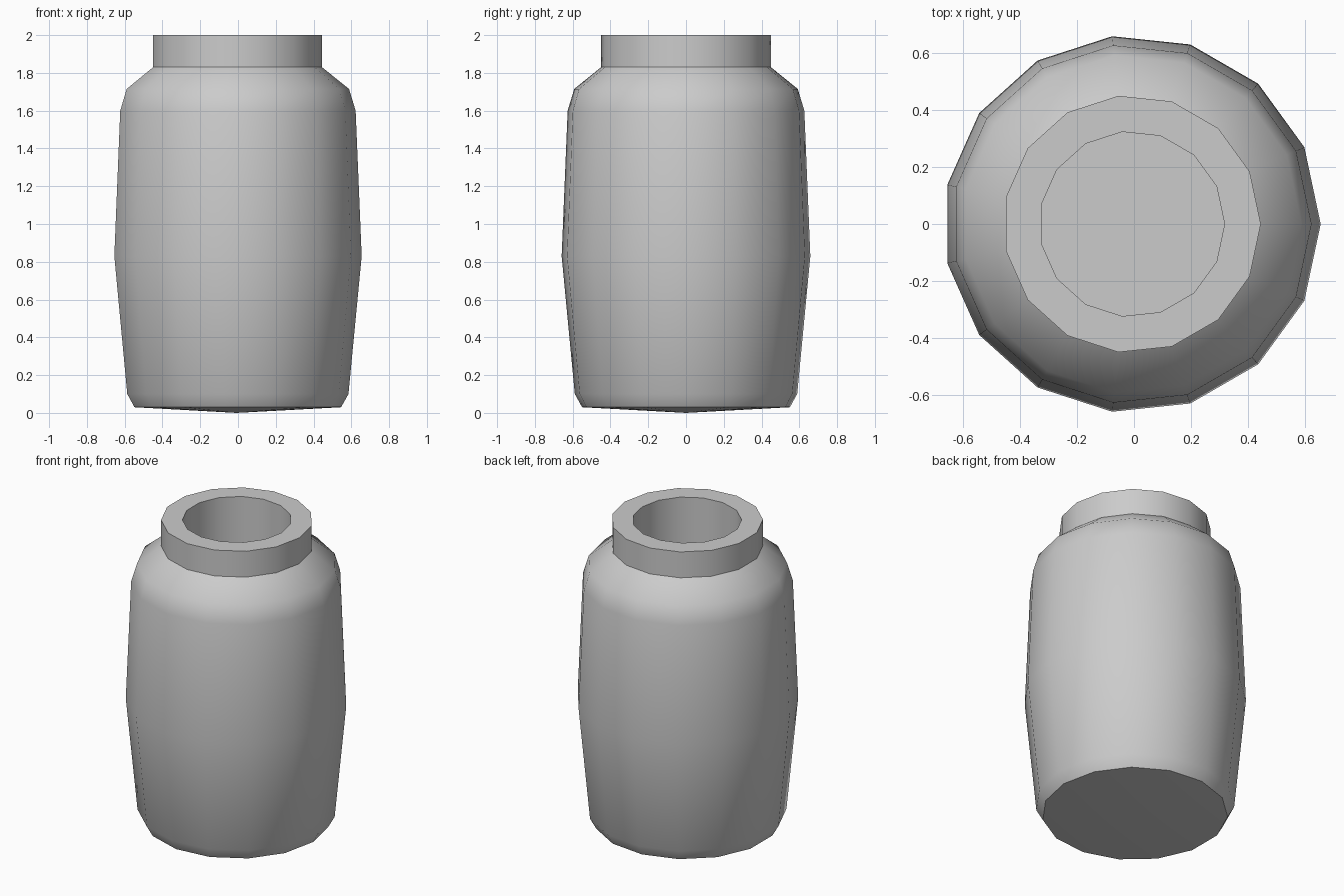
import bpy, math

if "Cube" in bpy.data.objects:
    bpy.data.objects.remove(bpy.data.objects["Cube"])

SIDES = 15

# Jar profile (radius, height): outer base centre, up the wall, over the rim, down the bore
profile = [(0, 0.005), (0.553, 0.03), (0.592, 0.10), (0.662, 0.83), (0.63, 1.60),
           (0.595, 1.715), (0.452, 1.83), (0.452, 2.0), (0.325, 2.0),
           (0.325, 0.15), (0, 0.15)]
profile[0] = (0, 0.0)


def lathe(name, pts, sides, shift_x):
    verts, faces, rings = [], [], []
    for r, z in pts:
        start = len(verts)
        count = sides if r > 0 else 1
        for i in range(count):
            a = 2 * math.pi * i / sides
            verts.append((r * math.cos(a) + shift_x, r * math.sin(a), z))
        rings.append([start + i % count for i in range(sides)])
    for low, high in zip(rings, rings[1:]):
        for i in range(sides):
            j = (i + 1) % sides
            quad = [low[i], low[j], high[j], high[i]]
            faces.append(list(dict.fromkeys(quad)))
    mesh = bpy.data.meshes.new(name)
    mesh.from_pydata(verts, [], faces)
    mesh.update()
    obj = bpy.data.objects.new(name, mesh)
    bpy.context.collection.objects.link(obj)
    return obj


# Odd side count: shift slightly so the bounds are centred on x
shift = -0.662 * (1 - math.cos(math.pi / SIDES)) / 2
jar = lathe("jar", profile, SIDES, shift)

# Smooth wall, crisp neck, rim and base edges
bpy.context.view_layer.objects.active = jar
jar.select_set(True)
bpy.ops.object.shade_smooth_by_angle(angle=math.radians(40))
